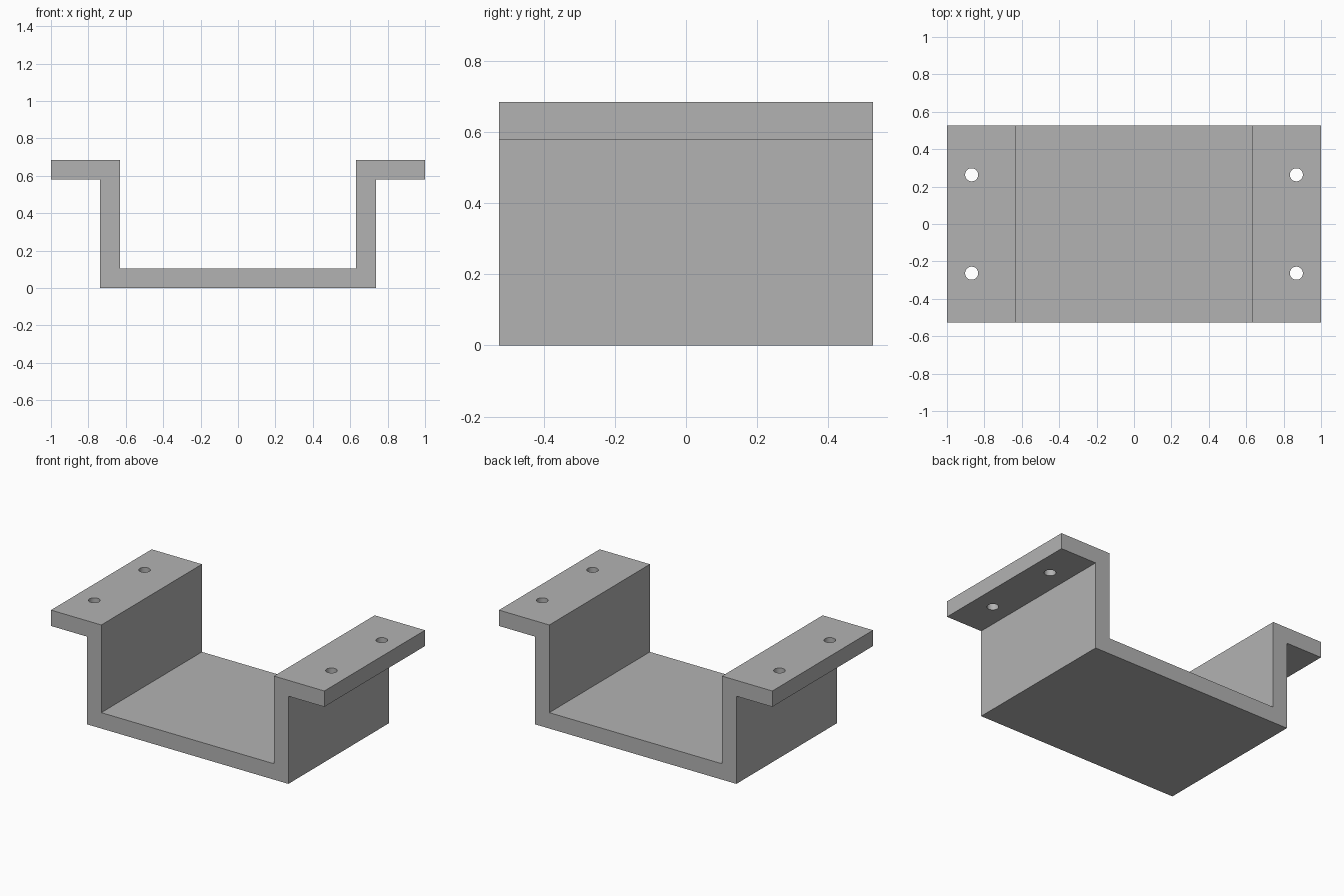
import bpy
import bmesh
from mathutils import Matrix, Vector

default = bpy.data.objects.get("Cube")
if default:
    bpy.data.objects.remove(default, do_unlink=True)

HALF_DEPTH = 0.526
THICK = 0.105
HEIGHT = 0.685
WALL_OUT = 0.737
WALL_IN = WALL_OUT - THICK
HOLE_X, HOLE_Y, HOLE_R = 0.868, 0.263, 0.035

# Plain grey finish
grey = bpy.data.materials.new("plain_grey")
grey.use_nodes = True
colour = (0.45, 0.45, 0.45, 1)
grey.diffuse_color = colour
grey.node_tree.nodes["Principled BSDF"].inputs["Base Color"].default_value = colour


def make_object(name, bm):
    bmesh.ops.recalc_face_normals(bm, faces=bm.faces)
    mesh = bpy.data.meshes.new(name)
    bm.to_mesh(mesh)
    bm.free()
    mesh.materials.append(grey)
    obj = bpy.data.objects.new(name, mesh)
    bpy.context.collection.objects.link(obj)
    return obj


# Bracket: mirrored hat-shaped profile extruded along y
half = [(WALL_OUT, 0), (WALL_OUT, HEIGHT - THICK), (1, HEIGHT - THICK),
        (1, HEIGHT), (WALL_IN, HEIGHT), (WALL_IN, THICK)]
profile = half + [(-x, z) for x, z in reversed(half)]
bm = bmesh.new()
face = bm.faces.new([bm.verts.new((x, -HALF_DEPTH, z)) for x, z in profile])
extruded = bmesh.ops.extrude_face_region(bm, geom=[face], use_keep_orig=True)
moved = [v for v in extruded["geom"] if isinstance(v, bmesh.types.BMVert)]
bmesh.ops.translate(bm, verts=moved, vec=Vector((0, 2 * HALF_DEPTH, 0)))
bracket = make_object("mounting_bracket", bm)

# Screw holes: two through each flange
bm = bmesh.new()
for sx in (-1, 1):
    for sy in (-1, 1):
        place = Matrix.Translation((sx * HOLE_X, sy * HOLE_Y, HEIGHT - THICK / 2))
        bmesh.ops.create_cone(bm, cap_ends=True, segments=32, radius1=HOLE_R,
                              radius2=HOLE_R, depth=THICK * 2, matrix=place)
cutter = make_object("screw_hole_cutter", bm)
cutter.hide_render = True

cut = bracket.modifiers.new("screw_holes", "BOOLEAN")
cut.operation = "DIFFERENCE"
cut.solver = "EXACT"
cut.object = cutter

# Bake the holes, then shade their walls smoothly
bpy.ops.object.select_all(action="DESELECT")
bpy.context.view_layer.objects.active = bracket
bracket.select_set(True)
bpy.ops.object.modifier_apply(modifier=cut.name)
bpy.data.objects.remove(cutter, do_unlink=True)
bpy.ops.object.shade_smooth_by_angle()
